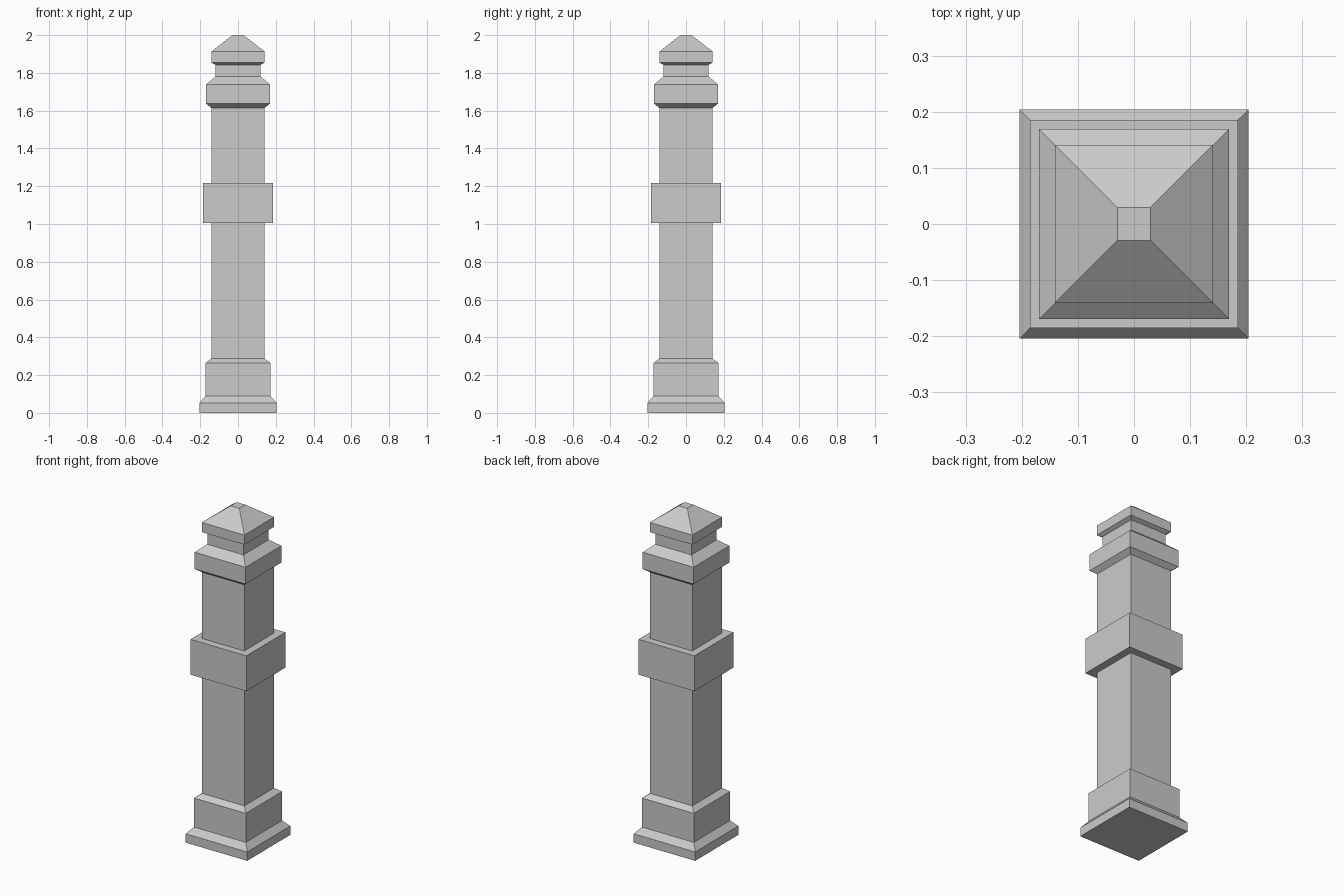
import bpy, bmesh

if "Cube" in bpy.data.objects:
    bpy.data.objects.remove(bpy.data.objects["Cube"])


def square_stack(name, profile):
    """Loft square rings given as (half width, z) and cap both ends."""
    bm = bmesh.new()
    rings = [[bm.verts.new((sx * h, sy * h, z))
              for sx, sy in ((-1, -1), (1, -1), (1, 1), (-1, 1))]
             for h, z in profile]
    for low, high in zip(rings, rings[1:]):
        for i in range(4):
            j = (i + 1) % 4
            bm.faces.new((low[i], low[j], high[j], high[i]))
    bm.faces.new(rings[0][::-1])
    bm.faces.new(rings[-1])
    mesh = bpy.data.meshes.new(name)
    bm.to_mesh(mesh)
    bm.free()
    obj = bpy.data.objects.new(name, mesh)
    bpy.context.collection.objects.link(obj)
    return obj


# Pillar body: stepped base, shaft, capital, neck and pyramid cap
square_stack("pillar", [
    (0.204, 0.0), (0.204, 0.053), (0.172, 0.09),     # plinth
    (0.172, 0.264), (0.14, 0.288),                   # pedestal
    (0.14, 1.614),                                   # shaft
    (0.169, 1.637), (0.169, 1.738), (0.12, 1.78),    # capital
    (0.12, 1.843),                                   # neck
    (0.141, 1.855), (0.141, 1.913), (0.029, 2.0),    # cap
])

# Square collar around the shaft
square_stack("collar", [(0.185, 1.005), (0.185, 1.217)])
